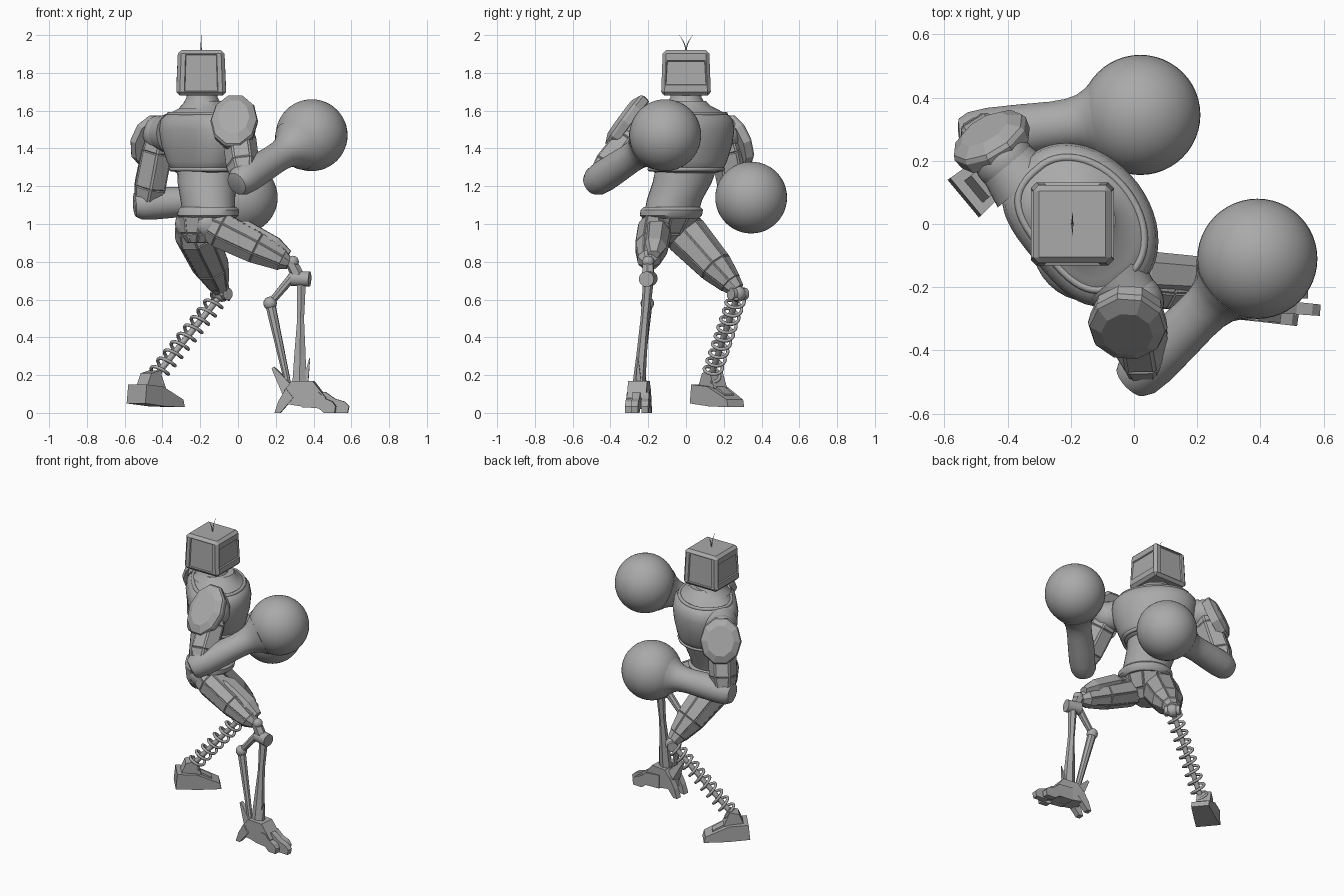
import bpy, bmesh, math
from mathutils import Vector as V

cube = bpy.data.objects.get("Cube")
if cube:
    bpy.data.objects.remove(cube)

GREY = (0.4, 0.4, 0.4, 1)
mat = bpy.data.materials.new("plain grey")
mat.use_nodes = True
mat.diffuse_color = GREY
mat.node_tree.nodes["Principled BSDF"].inputs["Base Color"].default_value = GREY


def finish(name, bm, angle=30):
    bmesh.ops.recalc_face_normals(bm, faces=bm.faces)
    me = bpy.data.meshes.new(name)
    bm.to_mesh(me)
    bm.free()
    ob = bpy.data.objects.new(name, me)
    bpy.context.collection.objects.link(ob)
    me.materials.append(mat)
    if angle:
        bpy.ops.object.select_all(action="DESELECT")
        ob.select_set(True)
        bpy.context.view_layer.objects.active = ob
        bpy.ops.object.shade_smooth_by_angle(angle=math.radians(angle))
    return ob


def section(n, flat=1):
    """Unit ring; flat below 1 squares off the half with negative v."""
    ring = []
    for i in range(n):
        t = 2 * math.pi * (i + 0.5) / n
        c, s = math.cos(t), math.sin(t)
        k = flat if s < 0 else 1
        ring.append((math.copysign(abs(c) ** k, c), math.copysign(abs(s) ** k, s)))
    return ring


def loft(name, stations, axis, ref, n=32, panel=0, angle=40, flat=1):
    """Skin elliptical or polygonal sections (centre, half u, half v)."""
    axis = V(axis).normalized()
    u = V(ref)
    u = (u - axis * u.dot(axis)).normalized()
    v = axis.cross(u)
    grow = 1 / math.cos(math.pi / n)
    bm = bmesh.new()
    rings = []
    for c, a, b in stations:
        rings.append([bm.verts.new(V(c) + u * a * grow * p + v * b * grow * q) for p, q in section(n, flat)])
    sides = []
    for lo, hi in zip(rings, rings[1:]):
        for i in range(n):
            j = (i + 1) % n
            sides.append(bm.faces.new((lo[i], lo[j], hi[j], hi[i])))
    bm.faces.new(rings[0])
    bm.faces.new(rings[-1])
    if panel:
        bmesh.ops.recalc_face_normals(bm, faces=bm.faces)
        big = [f for f in sides if f.calc_area() > 0.003]
        bmesh.ops.inset_individual(bm, faces=big, thickness=panel, depth=panel * 0.7)
    return finish(name, bm, angle)


def limb(name, p, q, profile, ref=(0, 0, 1), **kw):
    """Loft along a straight line; profile is (fraction, half u, half v)."""
    p, q = V(p), V(q)
    return loft(name, [(p.lerp(q, t), a, b) for t, a, b in profile], q - p, ref, **kw)


def rod(name, p, q, r0, r1, **kw):
    return limb(name, p, q, [(0, r0, r0), (1, r1, r1)], ref=(0.1, 1, 0.2), **kw)


def ball(name, c, r, seg=32):
    bm = bmesh.new()
    bmesh.ops.create_uvsphere(bm, u_segments=seg, v_segments=seg // 2, radius=r)
    bmesh.ops.translate(bm, vec=V(c), verts=bm.verts)
    return finish(name, bm, 60)


def wire(name, points, r, cyclic=False, tip=1):
    cu = bpy.data.curves.new(name, "CURVE")
    cu.dimensions = "3D"
    cu.bevel_depth = r
    cu.bevel_resolution = 2
    cu.use_fill_caps = True
    sp = cu.splines.new("POLY")
    sp.points.add(len(points) - 1)
    for i, (pt, co) in enumerate(zip(sp.points, points)):
        pt.co = (*co, 1)
        pt.radius = 1 + (tip - 1) * i / (len(points) - 1)
    sp.use_cyclic_u = cyclic
    cu.materials.append(mat)
    bpy.context.collection.objects.link(bpy.data.objects.new(name, cu))


def slab(name, origin, along, outline, width, taper=1):
    """Extrude a side outline (distance, height) across its width."""
    along = V(along).normalized()
    side = V((-along.y, along.x, 0)) * width / 2
    far = max(d for d, h in outline)
    bm = bmesh.new()
    rows = []
    for s in (-1, 1):
        rows.append([bm.verts.new(V(origin) + along * d + V((0, 0, h)) + side * s * (1 + (taper - 1) * d / far))
                     for d, h in outline])
    bm.faces.new(rows[0])
    bm.faces.new(rows[1])
    for i in range(len(outline)):
        j = (i + 1) % len(outline)
        bm.faces.new((rows[0][i], rows[0][j], rows[1][j], rows[1][i]))
    return finish(name, bm, 0)


def armour(name, c, normal, up, w, h, thick=0.075):
    c, nrm = V(c), V(normal).normalized()
    loft(name, [(c - nrm * thick / 2, h * 0.95, w * 0.95), (c, h, w), (c + nrm * thick * 0.2, h * .95, w * .95),
                (c + nrm * thick / 2, h * 0.65, w * 0.65)], nrm, up, n=10, angle=0)


# Torso, turned so the shoulders run diagonally, with a flattened back
S, F, UP = V((0.64, -0.77, 0)), V((0.77, 0.64, 0)), (0, 0, 1)
core = V((-0.155, 0.012, 0))
chest = [(1.27, .16, .14), (1.285, .195, .16), (1.33, .222, .175), (1.42, .255, .195), (1.5, .268, .203),
         (1.55, .262, .195), (1.575, .24, .175), (1.6, .185, .14), (1.625, .125, .11), (1.65, .095, .095)]
loft("chest", [(core + V((0, 0, z)), a, b) for z, a, b in chest], UP, S, n=48, flat=.65)
neck = [(1.61, .125), (1.64, .098), (1.67, .082), (1.72, .078)]
loft("neck", [((-0.19, 0, z), r, r) for z, r in neck], UP, S)
for label, z, a, b, r in (("collar_rim", 1.582, .22, .16, .012), ("chest_rim", 1.29, .196, .16, .012)):
    wire(label, [core + V((0, 0, z)) + S * a * p + F * b * q for p, q in section(48, .65)], r, True)
loft("abdomen", [((-0.155, -0.08, 1.05), .15, .13), ((-0.16, -0.06, 1.13), .15, .14),
                 ((-0.165, -0.02, 1.22), .16, .15), ((-0.165, 0.005, 1.31), .17, .15)], UP, S)
loft("belt", [((-0.16, -0.08, 1.03), .15, .14), ((-0.16, -0.08, 1.045), .17, .155),
              ((-0.155, -0.075, 1.075), .17, .155), ((-0.155, -0.075, 1.09), .155, .14)], UP, S)
loft("pelvis", [((-0.2, -0.11, 0.9), .06, .06), ((-0.19, -0.1, 0.95), .115, .1),
                ((-0.17, -0.08, 1.04), .15, .135)], UP, S, n=10, panel=.008, angle=0)

# Head: a chamfered box with a framed, sunken panel on each side
bm = bmesh.new()
bmesh.ops.create_cube(bm, size=1)
for v in bm.verts:
    k = 0.246 if v.co.z > 0 else 0.264
    v.co = V((v.co.x * k - 0.195, v.co.y * k, v.co.z * 0.24 + 1.8))
bmesh.ops.bevel(bm, geom=bm.edges[:], offset=0.018, segments=1, affect="EDGES", profile=0.5)
bm.normal_update()
screens = [f for f in bm.faces if abs(f.normal.z) < 0.3 and f.calc_area() > 0.02]
bmesh.ops.inset_individual(bm, faces=screens, thickness=0.006, depth=0)
for f in screens:
    mid = f.calc_center_median()
    for v in f.verts:
        if abs(f.normal.x) > .5:
            v.co.z = mid.z + (v.co.z - mid.z) * .66
        else:
            v.co.x = mid.x + (v.co.x - mid.x) * .82
bmesh.ops.inset_individual(bm, faces=screens, thickness=0.005, depth=-0.008)
finish("head", bm, 0)
for s in (-1, 1):
    wire("antenna", [(-0.195, s * 0.036 * t * t, 1.91 + 0.09 * t) for t in (0, .25, .5, .75, 1)], .004, tip=.2)

# Arms: shoulder, elbow, glove centre, armour centre, normal and size
arms = (("right", (0.0, -0.25, 1.51), (0.035, -0.455, 1.24), (0.39, -0.11, 1.47),
         (-0.02, -0.32, 1.545), (-0.05, -0.75, 0.55), .12, .165),
        ("left", (-0.41, 0.2, 1.48), (-0.485, 0.28, 1.105), (0.02, 0.345, 1.14),
         (-0.455, 0.27, 1.44), (-0.45, 0.75, 0.35), .125, .145))
for side, sh, el, fist, plate, nrm, w, h in arms:
    ball(side + "_shoulder", sh, .095)
    out = S if side == "right" else -S
    rod(side + "_shoulder_socket", V(sh) - out * .1, V(sh) + out * .02, .11, .085)
    limb(side + "_upper_arm", sh, el, [(0, .06, .06), (.25, .075, .075), (.75, .08, .075), (1, .06, .055)],
         ref=nrm, n=6, panel=.007, angle=0)
    armour(side + "_shoulder_armour", plate, nrm, UP, w, h)
    limb(side + "_forearm", el, fist, [(-.13, .045, .045), (-.12, .062, .062), (-.06, .078, .078), (.06, .084, .084),
         (.25, .082, .082), (.45, .078, .078), (.55, .08, .08), (.62, .088, .088), (.68, .105, .105),
         (.75, .137, .137)])
    ball(side + "_glove", fist, .19, 48)

# Thighs
hip, knee = V((-0.16, -0.16, 1.0)), V((0.27, -0.2, 0.79))
limb("front_thigh", hip, knee, [(0, .07, .065), (.15, .09, .082), (.6, .08, .08), (.92, .052, .055), (1, .03, .03)],
     n=8, panel=.006, angle=0)
limb("front_thigh_guard", (-0.03, -0.15, 1.0), (0.27, -0.17, 0.84),
     [(0, .02, .04), (.2, .055, .06), (.75, .05, .055), (1, .02, .03)], n=6, angle=0)
hip2, knee2 = V((-0.245, -0.05, 1.0)), V((-0.09, 0.27, 0.65))
limb("rear_thigh", hip2, knee2, [(0, .085, .085), (.15, .105, .105), (.65, .083, .09), (.9, .055, .055), (1, .04, .04)],
     n=8, panel=.006, angle=0)
ball("front_hip", hip, .08)
ball("rear_hip", hip2, .088)

# Front shin: knee joint, main column and bent strut
ball("front_knee", (0.29, -0.2, 0.8), .032)
rod("knee_link", (0.28, -0.2, 0.8), (0.33, -0.2, 0.7), .028, .03, n=6, angle=0)
rod("knee_roller", (0.285, -0.19, 0.712), (0.38, -0.21, 0.708), .04, .04, n=24)
rod("strut_upper", (0.3, -0.2, 0.735), (0.17, -0.205, 0.58), .024, .018, n=8)
ball("strut_joint", (0.17, -0.205, 0.58), .036, 16)
rod("strut_lower", (0.17, -0.205, 0.58), (0.265, -0.245, 0.15), .026, .016, n=8)
limb("shin_column", (0.335, -0.2, 0.69), (0.325, -0.25, 0.14),
     [(0, .024, .024), (.35, .018, .02), (.7, .03, .024), (1, .038, .03)], ref=(1, 0, 0), n=6, angle=0)
rod("ankle_spike", (0.355, -0.25, 0.15), (0.38, -0.255, 0.29), .016, .002, n=4, angle=0)

# Front foot with splayed toes and heel spurs
way = V((1, -0.1, 0))
heel = V((0.24, -0.24, 0))
slab("front_foot", heel, way, [(0, .05), (.01, .12), (.05, .17), (.16, .17), (.23, .08), (.23, .02), (.13, .03)], .11, .9)
for dy, reach in ((-.045, .18), (-.012, .25), (.03, .21)):
    base = heel + V((0.1, dy * 0.9, 0))
    slab("toe", base, (1, dy * 1.5 - .07, 0),
         [(0, .03), (0, .12), (reach * .5, .11), (reach * .7, .075), (reach * .9, .06), (reach, .035), (reach * .97, 0),
          (reach * .65, 0), (reach * .5, .025)], .045, .8)
for dy in (-.04, .04):
    slab("heel_spur", heel + V((-.045, dy, 0)), way, [(0, 0), (.03, 0), (.1, .08), (.06, .13), (.02, .06)], .04)
rod("heel_fin", (0.27, -0.24, 0.12), (0.185, -0.23, 0.24), .035, .008, n=4, angle=0)

# Rear shin: rod inside a coil spring
top, low = V((-0.085, 0.275, 0.63)), V((-0.44, 0.13, 0.19))
ball("rear_knee", top, .042)
rod("rear_knee_pin", top - S * .05, top + S * .05, .032, .032, n=16)
rod("spring_core", top, low, .016, .016, n=16)
ax = (low - top).normalized()
e1 = ax.cross(V((0, 1, 0))).normalized()
e2 = ax.cross(e1)
turns, steps = 10, 20
wire("coil_spring", [top.lerp(low, i / (turns * steps)) + e1 * .046 * math.cos(2 * math.pi * i / steps)
                     + e2 * .046 * math.sin(2 * math.pi * i / steps) for i in range(turns * steps + 1)], .009)

# Rear foot
slab("rear_foot", (-0.54, 0.08, 0), F, [(0, .05), (.01, .15), (.13, .14), (.28, .07), (.29, .03), (.14, .035)], .155, .72)
slab("rear_ankle", (-0.51, 0.1, 0), F, [(0, .14), (.03, .21), (.09, .225), (.13, .13)], .09)
slab("rear_toe_ridge", (-0.46, 0.145, 0), F, [(0, .1), (.02, .16), (.13, .1), (.13, .07)], .06)
